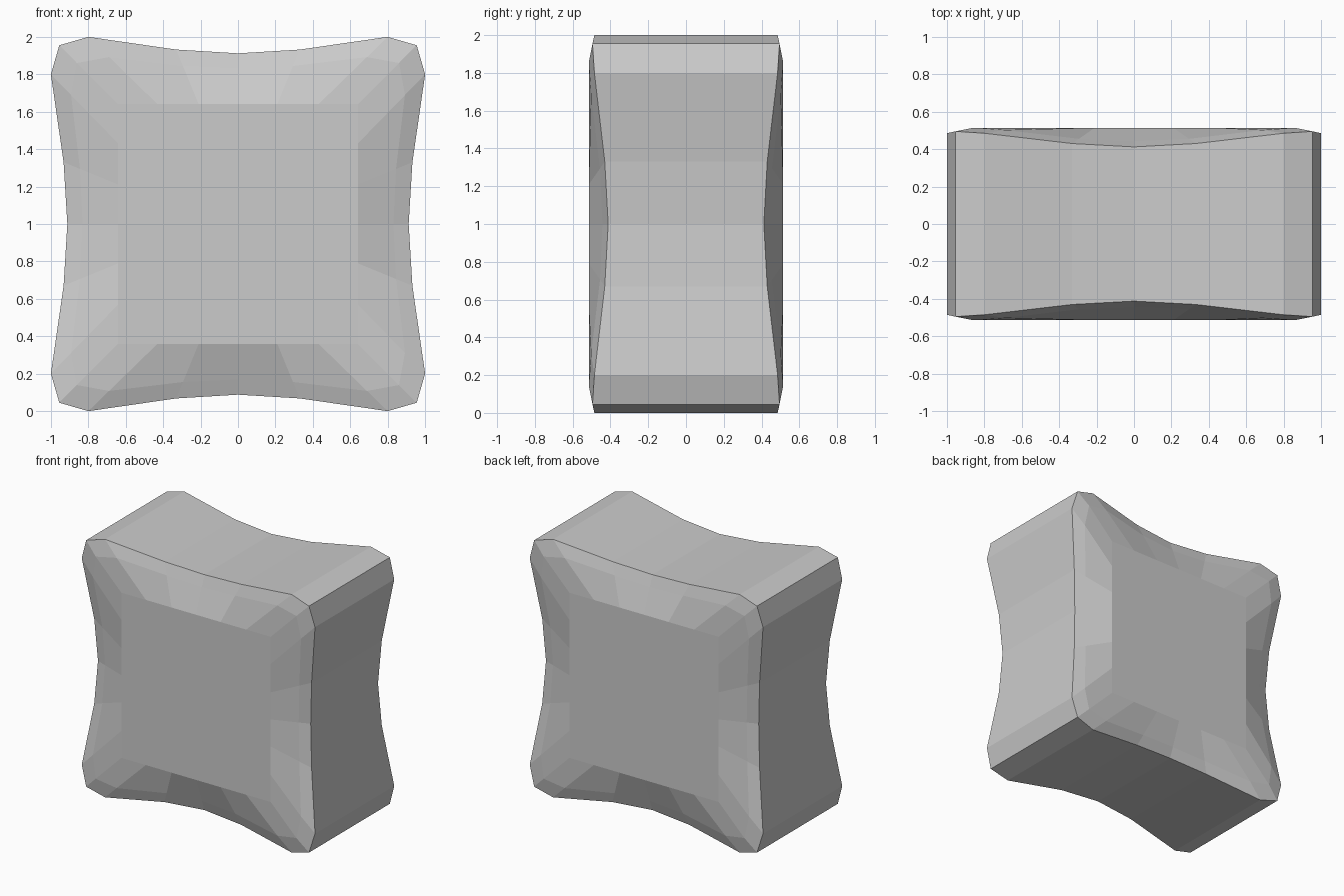
import bpy, bmesh, math

if "Cube" in bpy.data.objects:
    bpy.data.objects.remove(bpy.data.objects["Cube"])

# One side of the pinched outline: (along, outward, half depth) and matching panel position
SIDE = [(-0.955, 0.955, 0.495, -0.64), (-0.80, 1.0, 0.485, -0.43),
        (-0.33, 0.932, 0.43, -0.21), (0.0, 0.912, 0.412, 0.0),
        (0.33, 0.932, 0.43, 0.21), (0.80, 1.0, 0.485, 0.43)]
PANEL = 0.64
FACE_Y = 0.514


def turned(k, a, o):
    """Place a side point on side k of the square, as x and z."""
    c, s = round(math.cos(k * math.pi / 2)), round(math.sin(k * math.pi / 2))
    return a * c + o * s, -a * s + o * c + 1


def bridge(bm, r1, r2):
    n = len(r1)
    for i in range(n):
        j = (i + 1) % n
        bm.faces.new((r1[i], r1[j], r2[j], r2[i]))


bm = bmesh.new()
rims = []
for sign in (-1, 1):
    rim, mid, inner = [], [], []
    for k in range(4):
        for i, (a, o, y, p) in enumerate(SIDE):
            x, z = turned(k, a, o)
            px, pz = turned(k, p, PANEL)
            # Bevel bulges to full depth at the corners, straight elsewhere
            f, g = (0.3, 1.0) if i == 0 else (0.3, 0.6) if i in (1, 5) else (0.3, 0.3)
            rim.append(bm.verts.new((x, sign * y, z)))
            mid.append(bm.verts.new((x + (px - x) * f, sign * (y + (FACE_Y - y) * g),
                                     z + (pz - z) * f)))
            inner.append(bm.verts.new((px, sign * FACE_Y, pz)))
    bridge(bm, rim, mid)
    bridge(bm, mid, inner)
    bm.faces.new(inner)          # flat raised panel
    rims.append(rim)
bridge(bm, rims[0], rims[1])     # side walls

bmesh.ops.recalc_face_normals(bm, faces=bm.faces)
mesh = bpy.data.meshes.new("pinched_block")
bm.to_mesh(mesh)
bm.free()
block = bpy.data.objects.new("pinched_block", mesh)
bpy.context.collection.objects.link(block)
